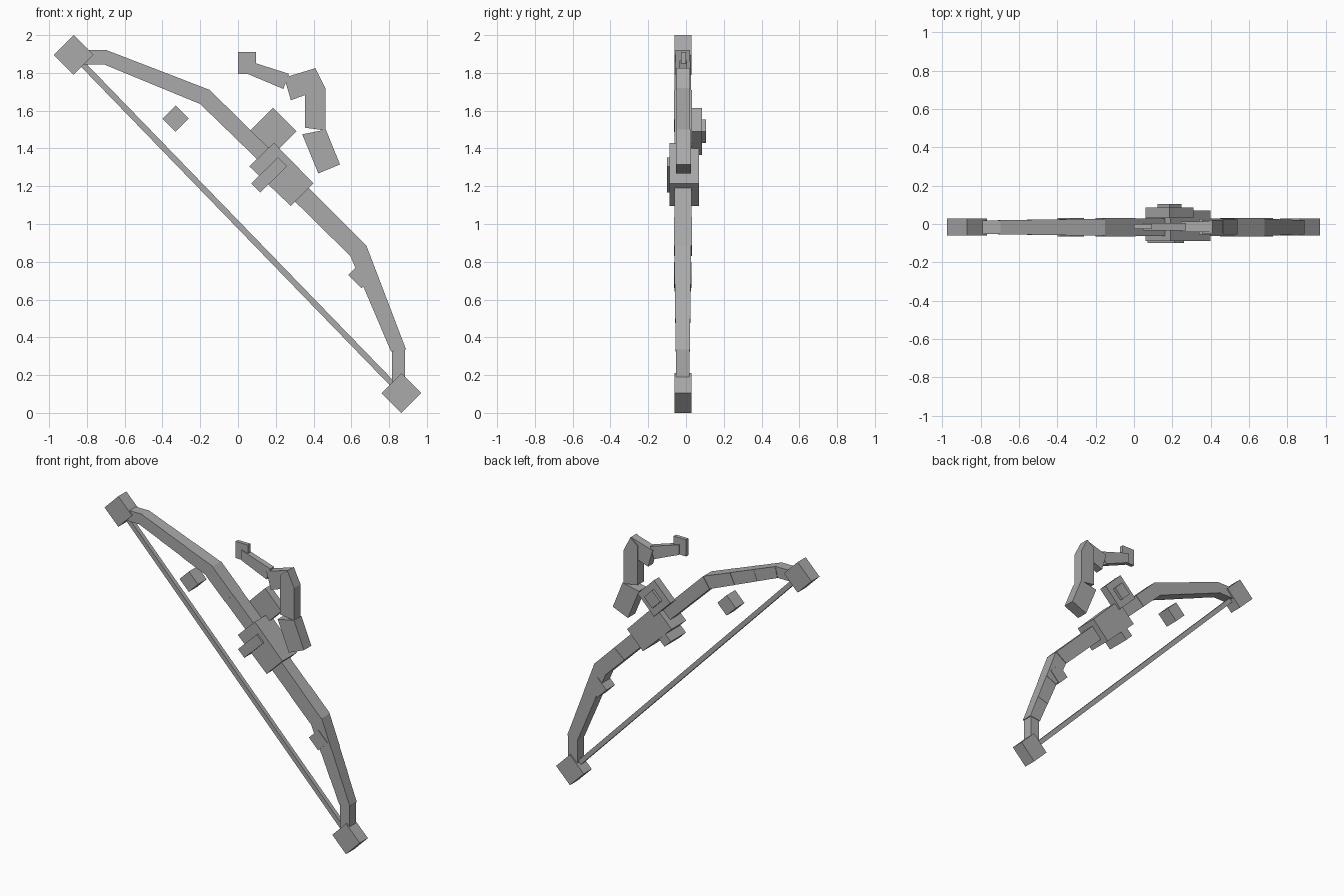
import bpy, bmesh

grey = bpy.data.materials.new("plain grey")
grey.diffuse_color = (0.4, 0.4, 0.4, 1)
MID = -0.017  # depth centre of the bow


def slab(name, outline, y0, y1):
    """Extrude an (x, z) outline from y0 to y1."""
    bm = bmesh.new()
    face = bm.faces.new([bm.verts.new((x, y0, z)) for x, z in outline])
    ext = bmesh.ops.extrude_face_region(bm, geom=[face])
    for v in ext["geom"]:
        if isinstance(v, bmesh.types.BMVert):
            v.co.y = y1
    bmesh.ops.recalc_face_normals(bm, faces=bm.faces)
    mesh = bpy.data.meshes.new(name)
    bm.to_mesh(mesh)
    bm.free()
    mesh.materials.append(grey)
    ob = bpy.data.objects.new(name, mesh)
    bpy.context.collection.objects.link(ob)
    return ob


def diamond(name, x, z, r, y0, y1):
    """Square block standing on its corner."""
    return slab(name, [(x - r, z), (x, z - r), (x + r, z), (x, z + r)], y0, y1)


def limb(name, outer, inner, cuts, depths):
    """Blocks between an outer and an inner edge, split at the given fractions."""
    def at(edge, t):
        (x0, z0), (x1, z1) = edge
        return (x0 + (x1 - x0) * t, z0 + (z1 - z0) * t)
    for i, d in enumerate(depths):
        a, b = cuts[i], cuts[i + 1]
        slab(f"{name}_{i + 1}", [at(outer, a), at(outer, b), at(inner, b), at(inner, a)],
             MID - d / 2, MID + d / 2)


# Upper limb, from the grip to the tip
limb("upper_inner_limb", [(0.20, 1.365), (-0.15, 1.71)], [(0.12, 1.325), (-0.20, 1.635)],
     [0, 0.55, 1], [0.09, 0.095])
limb("upper_middle_limb", [(-0.15, 1.71), (-0.695, 1.92)], [(-0.20, 1.635), (-0.71, 1.845)],
     [0, 0.37, 0.7, 1], [0.087, 0.081, 0.077])
limb("upper_outer_limb", [(-0.695, 1.92), (-0.87, 1.92)], [(-0.71, 1.845), (-0.87, 1.845)],
     [0, 1], [0.07])

# Lower limb, from the grip to the tip
limb("lower_inner_limb", [(0.34, 1.225), (0.68, 0.885)], [(0.27, 1.15), (0.595, 0.83)],
     [0, 0.55, 1], [0.09, 0.095])
limb("lower_middle_limb", [(0.68, 0.885), (0.89, 0.335)], [(0.595, 0.83), (0.81, 0.325)],
     [0, 0.37, 0.7, 1], [0.087, 0.081, 0.077])
limb("lower_outer_limb", [(0.885, 0.335), (0.885, 0.11)], [(0.815, 0.325), (0.815, 0.11)],
     [0, 1], [0.07])

# Tip blocks and string
diamond("upper_tip", -0.87, 1.895, 0.105, -0.06, 0.028)
diamond("lower_tip", 0.865, 0.105, 0.105, -0.06, 0.028)
s = 0.011
slab("string", [(-0.87 - s, 1.895 - s), (0.865 - s, 0.105 - s),
                (0.865 + s, 0.105 + s), (-0.87 + s, 1.895 + s)], MID - 0.015, MID + 0.015)

# Grip, its cross peg and the round-back sight block
slab("grip", [(0.19, 1.43), (0.06, 1.305), (0.28, 1.095), (0.40, 1.215)], -0.088, 0.07)
slab("grip_peg", [(0.07, 1.215), (0.118, 1.167), (0.26, 1.305), (0.212, 1.353)], -0.10, 0.065)
diamond("sight_block", 0.185, 1.49, 0.125, 0.03, 0.085)
diamond("sight_stud", 0.185, 1.49, 0.062, 0.08, 0.105)

# Small cubes beside each limb
diamond("upper_cube", -0.33, 1.558, 0.07, -0.064, 0.03)
diamond("lower_cube", 0.655, 0.73, 0.07, -0.064, 0.03)

# Loose curved hook above the grip, thinning to its end
hook = [
    ("hook_base", [(0.34, 1.475), (0.465, 1.50), (0.54, 1.315), (0.425, 1.268)], 0.08),
    ("hook_stem", [(0.355, 1.78), (0.41, 1.825), (0.462, 1.72), (0.462, 1.495), (0.355, 1.51)], 0.07),
    ("hook_bend", [(0.245, 1.775), (0.41, 1.825), (0.415, 1.705), (0.28, 1.655)], 0.055),
    ("hook_arm", [(0.05, 1.865), (0.27, 1.795), (0.24, 1.715), (0.05, 1.795)], 0.04),
    ("hook_end", [(0.0, 1.91), (0.095, 1.91), (0.095, 1.795), (0.0, 1.795)], 0.026),
]
for name, pts, d in hook:
    slab(name, pts, MID + 0.003 - d / 2, MID + 0.003 + d / 2)
